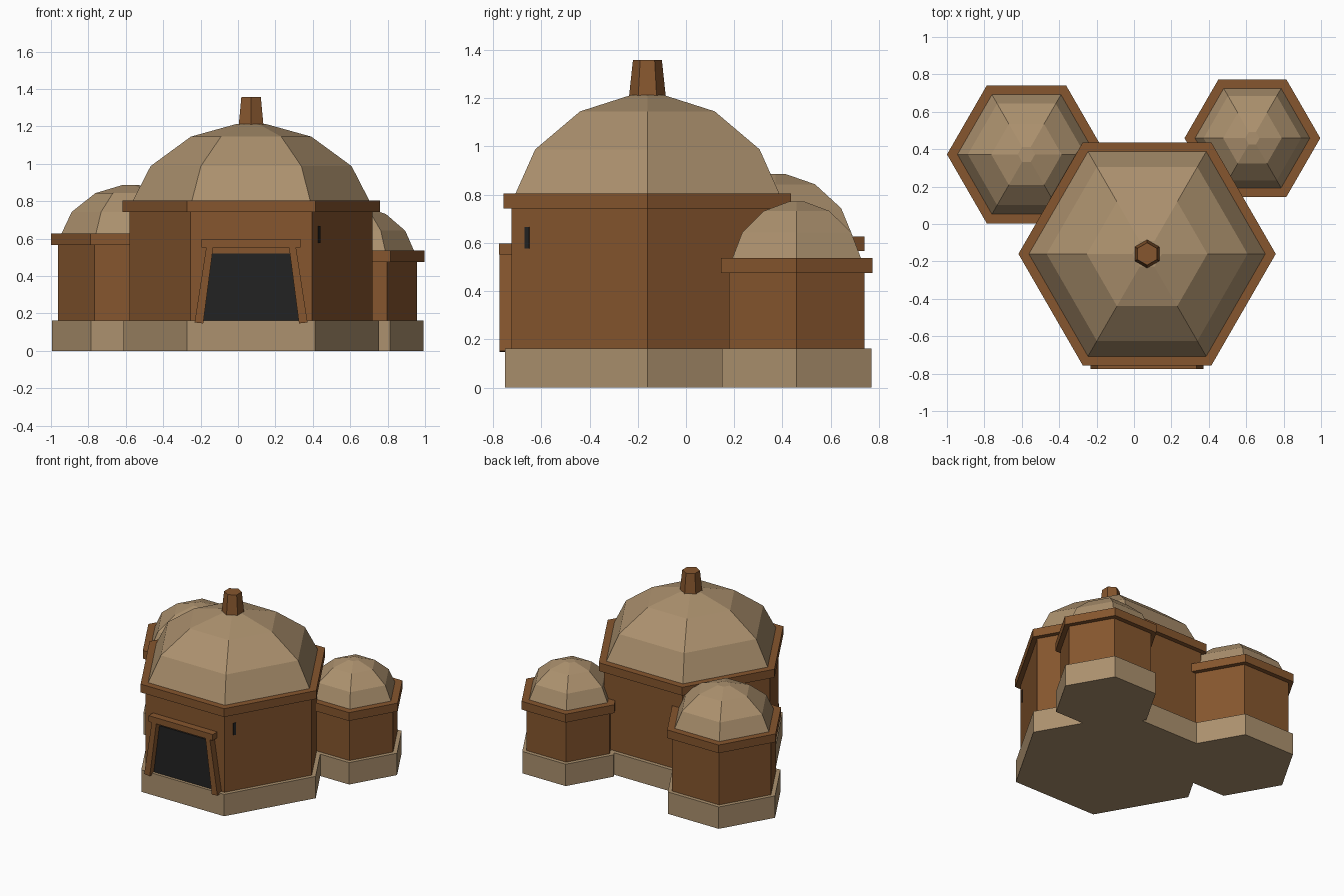
import bpy, bmesh, math
from mathutils import Matrix, Vector

if "Cube" in bpy.data.objects:
    bpy.data.objects.remove(bpy.data.objects["Cube"])


def srgb(r, g, b):
    lin = [((c / 255 + 0.055) / 1.055) ** 2.4 for c in (r, g, b)]
    return (*lin, 1.0)


def material(name, rgb):
    m = bpy.data.materials.new(name)
    m.diffuse_color = srgb(*rgb)
    m.use_nodes = True
    m.node_tree.nodes["Principled BSDF"].inputs["Base Color"].default_value = m.diffuse_color
    return m


BROWN = material("brown clay", (134, 86, 46))
TAN = material("tan stone", (172, 145, 110))
BLACK = material("dark opening", (34, 34, 34))


def finish(bm, name, mat):
    bmesh.ops.recalc_face_normals(bm, faces=bm.faces)
    me = bpy.data.meshes.new(name)
    bm.to_mesh(me)
    bm.free()
    me.materials.append(mat)
    ob = bpy.data.objects.new(name, me)
    bpy.context.collection.objects.link(ob)
    return ob


def hex_loft(name, cx, cy, rings, mat, turn=0.0):
    """Closed six-sided solid through (radius, height) rings."""
    bm = bmesh.new()
    loops = []
    for r, z in rings:
        loops.append([bm.verts.new((cx + r * math.cos(turn + i * math.pi / 3),
                                    cy + r * math.sin(turn + i * math.pi / 3), z))
                      for i in range(6)])
    for a, b in zip(loops, loops[1:]):
        for i in range(6):
            j = (i + 1) % 6
            bm.faces.new((a[i], a[j], b[j], b[i]))
    bm.faces.new(loops[0][::-1])
    bm.faces.new(loops[-1])
    return finish(bm, name, mat)


def front_plate(name, outline, y0, y1, mat):
    """Extrude an x/z outline between two depths."""
    bm = bmesh.new()
    f = bm.faces.new([bm.verts.new((x, y0, z)) for x, z in outline])
    ext = bmesh.ops.extrude_face_region(bm, geom=[f])["geom"]
    vs = [g for g in ext if isinstance(g, bmesh.types.BMVert)]
    bmesh.ops.translate(bm, verts=vs, vec=(0, y1 - y0, 0))
    return finish(bm, name, mat)


# Rooms: centre, eave radius, eave bottom, eave top, dome top
BASE_TOP = 0.163
rooms = {
    "main": (0.07, -0.16, 0.688, 0.742, 0.804, 1.213),
    "left": (-0.575, 0.372, 0.425, 0.566, 0.627, 0.886),
    "right": (0.633, 0.459, 0.363, 0.476, 0.538, 0.771),
}
for room, (cx, cy, r, z0, z1, top) in rooms.items():
    hex_loft(room + "_foundation", cx, cy, [(r - 0.005, 0), (r - 0.005, BASE_TOP)], TAN)
    hex_loft(room + "_wall", cx, cy, [(r - 0.038, BASE_TOP), (r - 0.038, z0)], BROWN)
    hex_loft(room + "_eave", cx, cy, [(r, z0), (r, z1)], BROWN)
    d, h = r - 0.056, top - z1
    hex_loft(room + "_dome", cx, cy,
             [(d, z1), (d * 0.85, z1 + h * 0.45), (d * 0.51, z1 + h * 0.835),
              (d * 0.125, top)], TAN)

# Chimney on the main dome
MX, MY = 0.07, -0.16
hex_loft("chimney", MX, MY, [(0.077, 1.2), (0.06, 1.358)], BROWN, math.pi / 6)

# Doorway opening, sloped jambs and lintel
WALL_Y = MY - 0.650 * math.cos(math.pi / 6)
front_plate("door_opening", [(MX - 0.256, BASE_TOP), (MX + 0.256, BASE_TOP),
                             (MX + 0.208, 0.521), (MX - 0.208, 0.521)],
            WALL_Y + 0.001, WALL_Y - 0.007, BLACK)
for side, s in (("left", -1), ("right", 1)):
    front_plate(side + "_door_jamb",
                [(MX + s * 0.302, 0.152), (MX + s * 0.256, 0.147),
                 (MX + s * 0.203, 0.553), (MX + s * 0.24, 0.553)],
                WALL_Y + 0.005, -0.774, BROWN)
front_plate("door_lintel", [(MX - 0.265, 0.553), (MX + 0.265, 0.553),
                            (MX + 0.265, 0.598), (MX - 0.265, 0.598)],
            WALL_Y + 0.005, -0.776, BROWN)

# Narrow window slot on the front right wall
ang = -math.pi / 6
n = Vector((math.cos(ang), math.sin(ang), 0))
t = Vector((-n.y, n.x, 0))
pos = Vector((MX, MY, 0.622)) + n * 0.563 + t * -0.25
bm = bmesh.new()
bmesh.ops.create_cube(bm, size=1, matrix=Matrix.Translation(pos)
                      @ Matrix.Rotation(ang, 4, 'Z')
                      @ Matrix.Diagonal((0.009, 0.02, 0.09, 1)))
finish(bm, "window_slot", BLACK)
